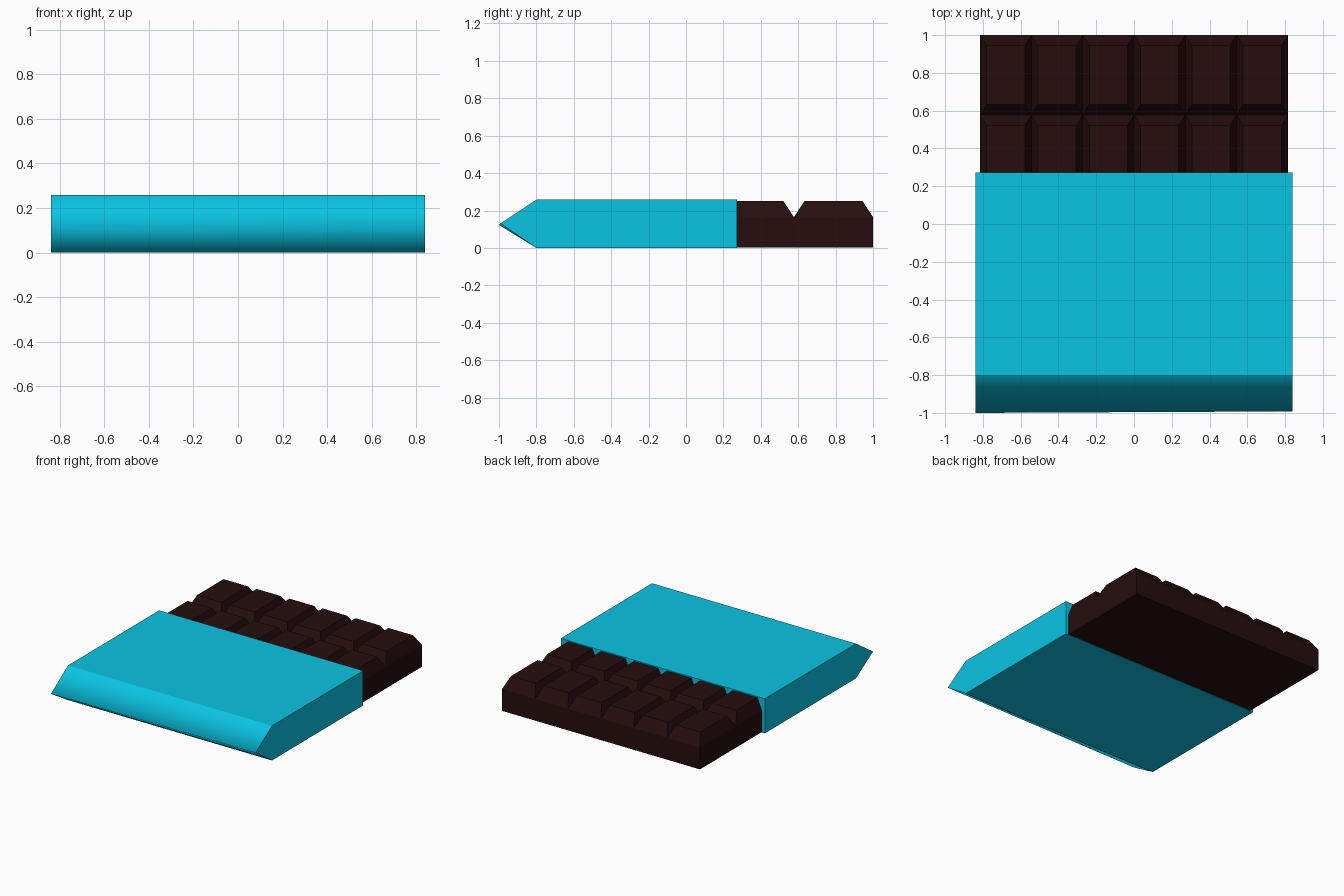
import bpy
import bmesh

cube = bpy.data.objects.get("Cube")
if cube:
    bpy.data.objects.remove(cube, do_unlink=True)


def material(name, rgb):
    mat = bpy.data.materials.new(name)
    mat.use_nodes = True
    mat.diffuse_color = (*rgb, 1)
    shader = mat.node_tree.nodes["Principled BSDF"]
    shader.inputs["Base Color"].default_value = (*rgb, 1)
    shader.inputs["Specular IOR Level"].default_value = 0
    return mat


def add_object(name, bm, mat):
    bmesh.ops.recalc_face_normals(bm, faces=bm.faces)
    mesh = bpy.data.meshes.new(name)
    bm.to_mesh(mesh)
    bm.free()
    mesh.materials.append(mat)
    obj = bpy.data.objects.new(name, mesh)
    bpy.context.collection.objects.link(obj)
    return obj


chocolate = material("dark chocolate", (0.019, 0.004, 0.004))
teal = material("wrapper teal", (0.003, 0.55, 0.77))

# Chocolate bar: a grid of bevelled blocks over a plain slab
COLS, ROWS = 6, 4
HALF_WIDTH, PITCH, BACK = 0.815, 0.423, 1.0
GROOVE_Z, TOP_Z = 0.165, 0.25
BEVEL_X, BEVEL_Y = 0.035, 0.056

bm = bmesh.new()
bmesh.ops.create_grid(bm, x_segments=COLS, y_segments=ROWS, size=1)
for v in bm.verts:
    v.co.x *= HALF_WIDTH
    v.co.y = BACK - PITCH * ROWS * (1 - v.co.y) / 2
    v.co.z = GROOVE_Z
cells = bm.faces[:]
bmesh.ops.inset_individual(bm, faces=cells, thickness=BEVEL_X, use_even_offset=True)
for face in cells:
    middle = face.calc_center_median()
    for v in face.verts:
        v.co.y += (BEVEL_X - BEVEL_Y) * (1 if v.co.y > middle.y else -1)
        v.co.z = TOP_Z

# Slab walls and underside, dropped from the outer rim of the blocks
rim = [e for e in bm.edges if e.is_boundary]
walls = bmesh.ops.extrude_edge_only(bm, edges=rim)["geom"]
for v in walls:
    if isinstance(v, bmesh.types.BMVert):
        v.co.z = 0.003
bmesh.ops.holes_fill(bm, edges=[e for e in bm.edges if e.is_boundary], sides=0)
add_object("chocolate_bar", bm, chocolate)

# Wrapper: side profile swept across, with a slightly skewed folded end
HALF_WRAP = 0.84
profile = [(0.273, 0), (0.273, 0.258), (-0.8, 0.258), (-0.996, 0.127), (-0.8, 0)]
bm = bmesh.new()
sides = [[bm.verts.new((x, y, z)) for y, z in profile] for x in (-HALF_WRAP, HALF_WRAP)]
for side, skew in zip(sides, (-0.004, 0.004)):
    side[3].co.y += skew
    side[3].co.z += skew
    bm.faces.new(side)
for i in range(len(profile)):
    j = (i + 1) % len(profile)
    bm.faces.new((sides[0][i], sides[0][j], sides[1][j], sides[1][i]))

# Only the folded end is shaded round
tip = {sides[0][3], sides[1][3]}
for face in bm.faces:
    face.smooth = len(face.verts) == 4 and tip <= set(face.verts)
for edge in bm.edges:
    edge.smooth = set(edge.verts) == tip
add_object("wrapper", bm, teal)
